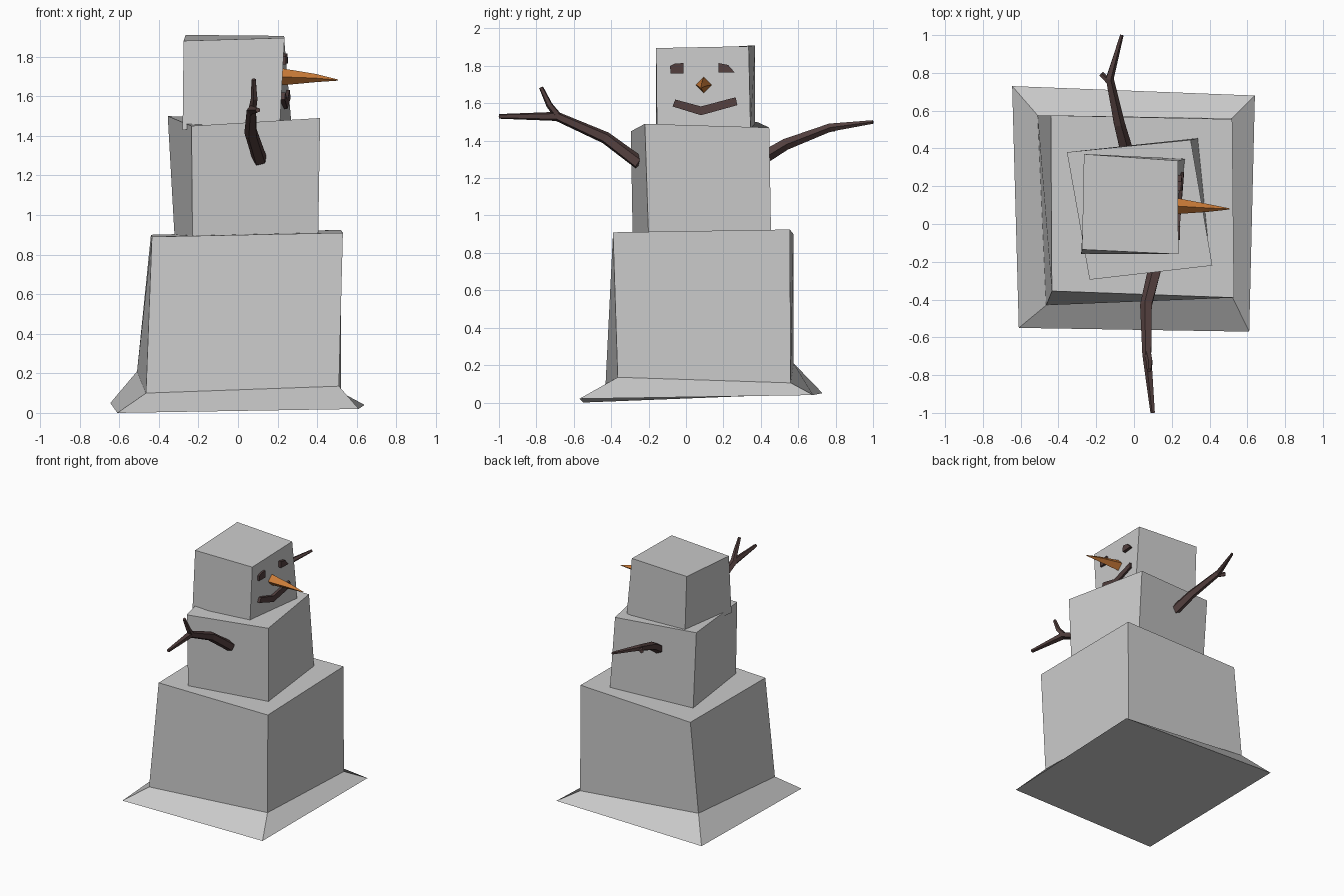
import bpy, bmesh
from mathutils import Vector
from math import cos, sin, pi


def material(name, color):
    m = bpy.data.materials.new(name)
    m.diffuse_color = color
    return m


BARK = material("bark", (0.085, 0.05, 0.048, 1))
ORANGE = material("orange", (0.6, 0.2, 0.04, 1))


def loft(bm, rings):
    """Skin a stack of equal-sized point rings and cap both ends."""
    loops = [[bm.verts.new(p) for p in r] for r in rings]
    n = len(loops[0])
    for a, b in zip(loops, loops[1:]):
        for i in range(n):
            j = (i + 1) % n
            bm.faces.new((a[i], a[j], b[j], b[i]))
    bm.faces.new(loops[0][::-1])
    bm.faces.new(loops[-1])


def tube_rings(path, radii, sides):
    pts = [Vector(p) for p in path]
    rings = []
    for i, p in enumerate(pts):
        t = (pts[min(i + 1, len(pts) - 1)] - pts[max(i - 1, 0)]).normalized()
        u = t.cross(Vector((0, 0, 1))).normalized()
        v = u.cross(t)
        rings.append([p + radii[i] * (cos(2 * pi * k / sides) * u + sin(2 * pi * k / sides) * v)
                      for k in range(sides)])
    return rings


def make(name, stacks, mat=None):
    bm = bmesh.new()
    for s in stacks:
        loft(bm, s)
    bmesh.ops.recalc_face_normals(bm, faces=bm.faces)
    me = bpy.data.meshes.new(name)
    bm.to_mesh(me)
    bm.free()
    if mat:
        me.materials.append(mat)
    ob = bpy.data.objects.new(name, me)
    bpy.context.collection.objects.link(ob)
    return ob


# Lower block with flared skirt (rings: front-left, front-right, back-right, back-left)
make("lower_body", [[
    [(-0.61, -0.55, 0.0), (0.61, -0.57, 0.02), (0.64, 0.68, 0.04), (-0.645, 0.73, 0.05)],
    [(-0.465, -0.43, 0.10), (0.51, -0.365, 0.135), (0.52, 0.56, 0.105), (-0.51, 0.575, 0.21)],
    [(-0.435, -0.355, 0.89), (0.53, -0.39, 0.91), (0.52, 0.555, 0.925), (-0.44, 0.575, 0.90)],
]])

# Middle block, slightly turned
make("middle_body", [[
    [(-0.23, -0.285, 0.88), (0.405, -0.2, 0.88), (0.34, 0.455, 0.88), (-0.32, 0.37, 0.88)],
    [(-0.235, -0.295, 1.45), (0.415, -0.22, 1.49), (0.30, 0.445, 1.47), (-0.355, 0.38, 1.50)],
]])

# Head block
make("head", [[
    [(-0.28, -0.16, 1.43), (0.212, -0.155, 1.46), (0.27, 0.345, 1.46), (-0.25, 0.37, 1.46)],
    [(-0.275, -0.135, 1.88), (0.235, -0.16, 1.895), (0.232, 0.335, 1.905), (-0.265, 0.37, 1.91)],
]])


# Face details: flat outlines that follow the face plane
def face_x(y, z):
    s, t = (y + 0.155) / 0.5, (z - 1.46) / 0.44
    return (0.212 + 0.058 * s) * (1 - t) + 0.234 * t


def plate(outline):
    return [[(face_x(y, z) + d, y, z) for y, z in outline] for d in (-0.02, 0.012)]


make("eyes", [
    plate([(-0.083, 1.76), (-0.013, 1.76), (-0.013, 1.815), (-0.06, 1.812), (-0.085, 1.80)]),
    plate([(0.174, 1.765), (0.26, 1.765), (0.225, 1.805), (0.174, 1.815)]),
], BARK)
mouth_low = [(-0.072, 1.583), (0.08, 1.536), (0.275, 1.59)]
mouth_high = [(-0.057, 1.62), (0.08, 1.583), (0.265, 1.632)]
make("mouth", [plate([mouth_low[i], mouth_low[i + 1], mouth_high[i + 1], mouth_high[i]])
               for i in range(2)], BARK)

# Carrot nose
make("nose", [tube_rings([(0.22, 0.095, 1.698), (0.39, 0.085, 1.692), (0.505, 0.08, 1.682)],
                         [0.043, 0.021, 0.003], 4)], ORANGE)

# Branch arms
make("front_arm", [
    tube_rings([(0.11, -0.25, 1.28), (0.066, -0.43, 1.415), (0.07, -0.69, 1.53),
                (0.10, -1.0, 1.53)], [0.038, 0.034, 0.026, 0.013], 5),
    tube_rings([(0.07, -0.67, 1.515), (0.083, -0.73, 1.59), (0.08, -0.775, 1.685)],
               [0.022, 0.018, 0.012], 5),
], BARK)
make("back_arm", [
    tube_rings([(-0.04, 0.38, 1.29), (-0.08, 0.53, 1.38), (-0.13, 0.77, 1.47),
                (-0.065, 1.0, 1.50)], [0.038, 0.032, 0.023, 0.01], 5),
    tube_rings([(-0.12, 0.74, 1.46), (-0.175, 0.795, 1.465)], [0.018, 0.015], 5),
], BARK)
